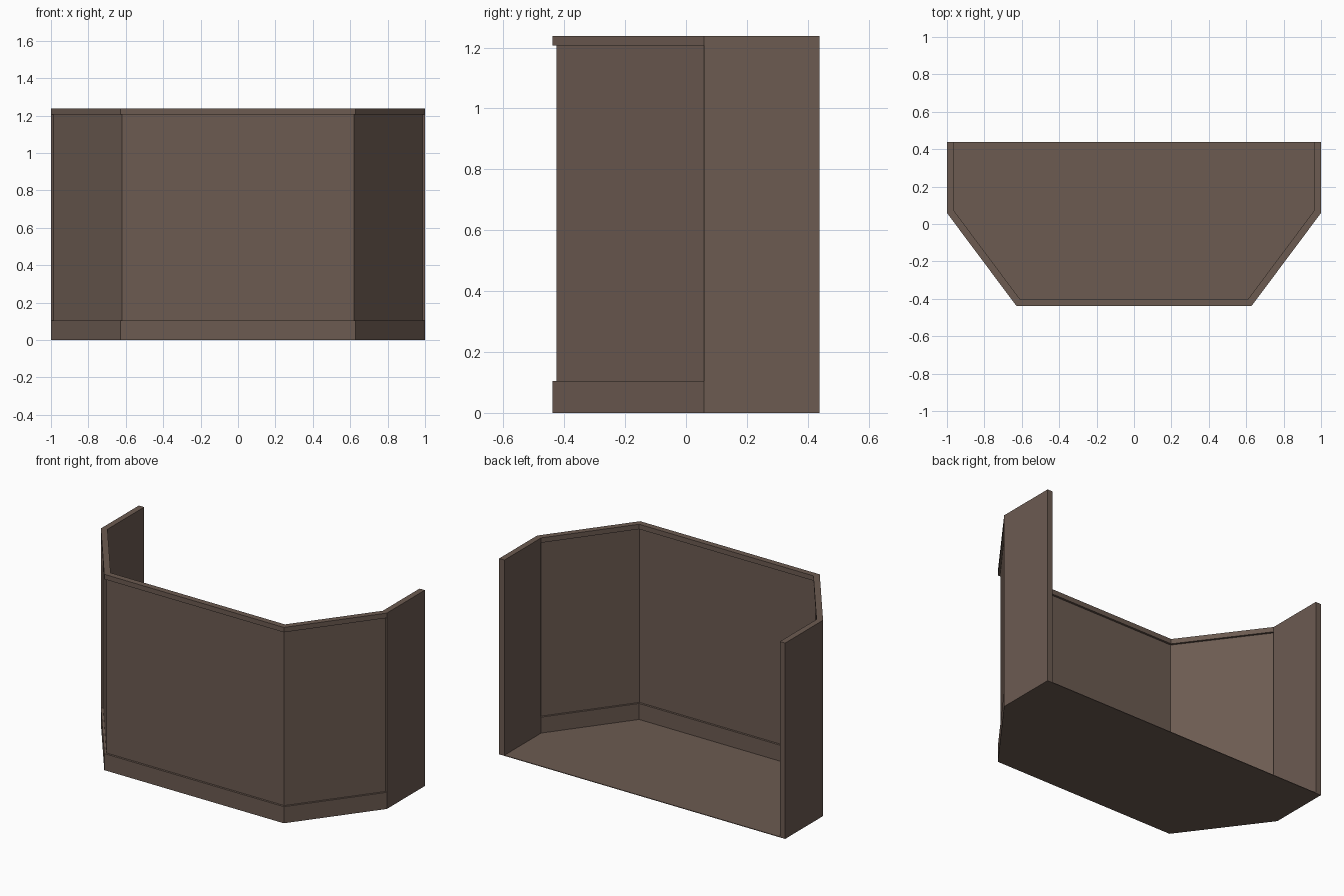
import bpy, bmesh
from mathutils import Vector

if "Cube" in bpy.data.objects:
    bpy.data.objects.remove(bpy.data.objects["Cube"])

# Outer outline, open at the back, running left -> front -> right
PATH = [Vector(p) for p in [(-1, .438), (-1, .059), (-.628, -.439),
                            (.628, -.439), (1, .059), (1, .438)]]
T = .037      # full wall thickness
INSET = .013  # recess of the panels on both faces

brown = bpy.data.materials.new("dark brown")
brown.diffuse_color = (.15, .104, .083, 1)
brown.use_nodes = True
brown.node_tree.nodes["Principled BSDF"].inputs["Base Color"].default_value = brown.diffuse_color


def offset(d):
    """Outline moved inward by d with mitred corners."""
    normals = []
    for a, b in zip(PATH, PATH[1:]):
        t = (b - a).normalized()
        normals.append(Vector((-t.y, t.x)))
    pts = []
    for i, p in enumerate(PATH):
        n0, n1 = normals[max(i - 1, 0)], normals[min(i, len(normals) - 1)]
        pts.append(p + (n0 + n1) * d / (1 + n0.dot(n1)))
    return pts


def prism(name, outline, z0, z1):
    bm = bmesh.new()
    low = [bm.verts.new((p.x, p.y, z0)) for p in outline]
    high = [bm.verts.new((p.x, p.y, z1)) for p in outline]
    bm.faces.new(low[::-1])
    bm.faces.new(high)
    n = len(low)
    for i in range(n):
        j = (i + 1) % n
        bm.faces.new((low[i], low[j], high[j], high[i]))
    bmesh.ops.recalc_face_normals(bm, faces=bm.faces)
    me = bpy.data.meshes.new(name)
    bm.to_mesh(me)
    bm.free()
    me.materials.append(brown)
    bpy.context.collection.objects.link(bpy.data.objects.new(name, me))


def wall(name, first, last, d0, d1, z0, z1):
    """Mitred wall following the outline between two corners."""
    prism(name, offset(d0)[first:last + 1] + offset(d1)[first:last + 1][::-1], z0, z1)


# Thin floor over the whole footprint
prism("floor", PATH, 0, .004)

# Full-height side walls
wall("left_side_wall", 0, 1, 0, T, .004, 1.238)
wall("right_side_wall", 4, 5, 0, T, .004, 1.238)

# Skirting, recessed panels and top rail around the bay
wall("skirting", 1, 4, 0, T, .004, .105)
wall("bay_panels", 1, 4, INSET, T - INSET, .105, 1.207)
wall("top_rail", 1, 4, 0, T, 1.207, 1.238)
